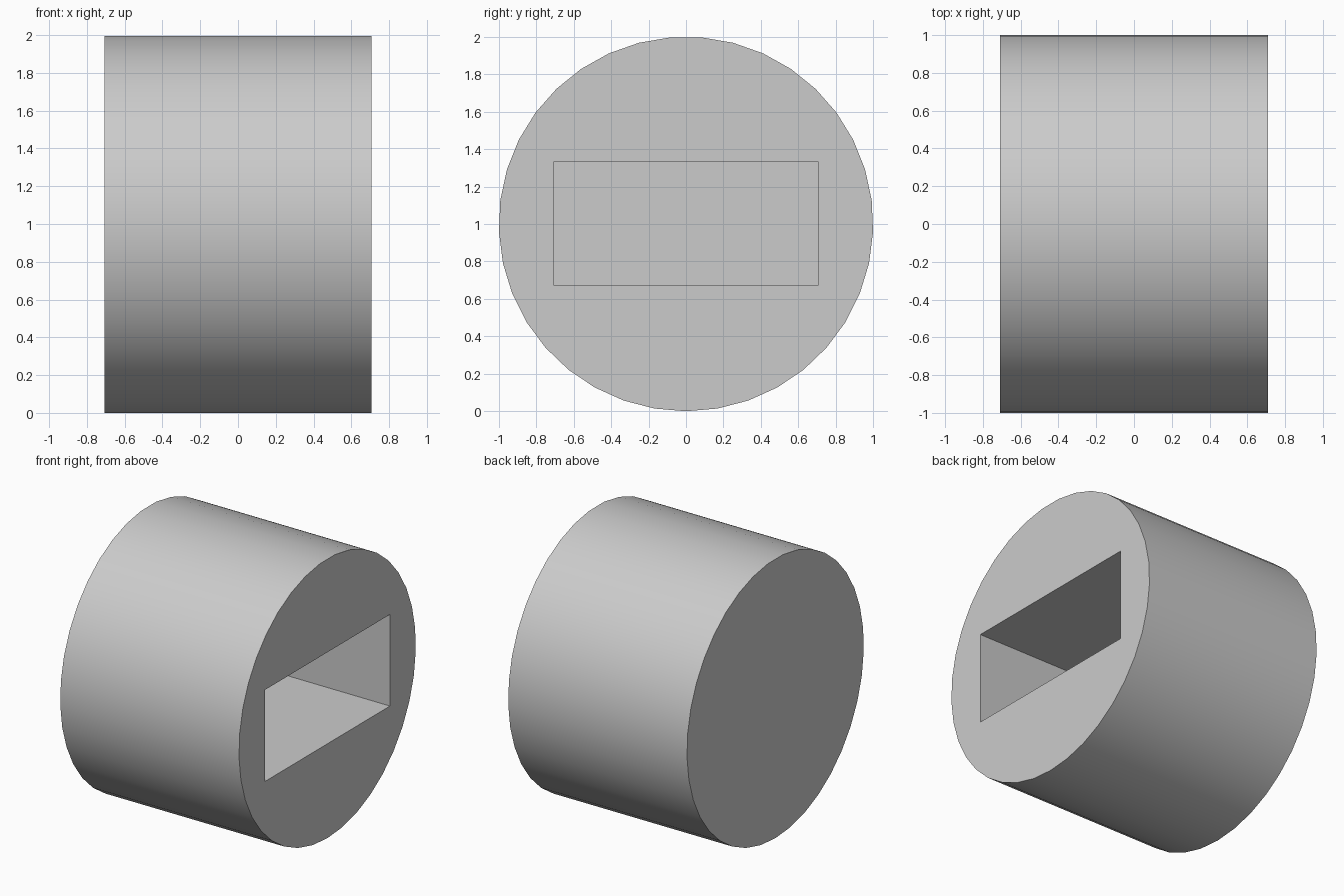
import bpy
import math

old = bpy.data.objects.get("Cube")
if old:
    bpy.data.objects.remove(old, do_unlink=True)

SIDES = 37
RADIUS = 1.0
LENGTH = 1.415
POCKET_DEPTH = 1.0
POCKET_SIZE = (1.415, 0.655)

# One plain grey material
grey = bpy.data.materials.new("light grey")
grey.use_nodes = True
colour = (0.6, 0.6, 0.6, 1.0)
grey.diffuse_color = colour
grey.node_tree.nodes["Principled BSDF"].inputs["Base Color"].default_value = colour

# Drum lying along x, with one corner of its outline at the bottom
bpy.ops.mesh.primitive_cylinder_add(vertices=SIDES, radius=RADIUS, depth=LENGTH)
drum = bpy.context.object
drum.name = "drum"
for v in drum.data.vertices:
    x, y, z = v.co
    v.co = (z, x, -y)
drum.location = (0, 0, RADIUS)
drum.data.materials.append(grey)

# Cutter for the rectangular pocket in the +x end
overshoot = 0.2
bpy.ops.mesh.primitive_cube_add(size=1)
cutter = bpy.context.object
cutter.name = "pocket_cutter"
cutter.scale = (POCKET_DEPTH + overshoot, *POCKET_SIZE)
cutter.location = (LENGTH / 2 + (overshoot - POCKET_DEPTH) / 2, 0, RADIUS + 0.003)
cutter.data.materials.append(grey)
cutter.hide_render = True

# Cut the pocket, then remove the cutter
bpy.ops.object.select_all(action="DESELECT")
drum.select_set(True)
bpy.context.view_layer.objects.active = drum
cut = drum.modifiers.new("pocket", "BOOLEAN")
cut.operation = "DIFFERENCE"
cut.solver = "EXACT"
cut.object = cutter
bpy.ops.object.modifier_apply(modifier=cut.name)
bpy.data.objects.remove(cutter, do_unlink=True)

# Smooth rim with crisp end faces and pocket walls
bpy.ops.object.shade_smooth_by_angle(angle=math.radians(30))
